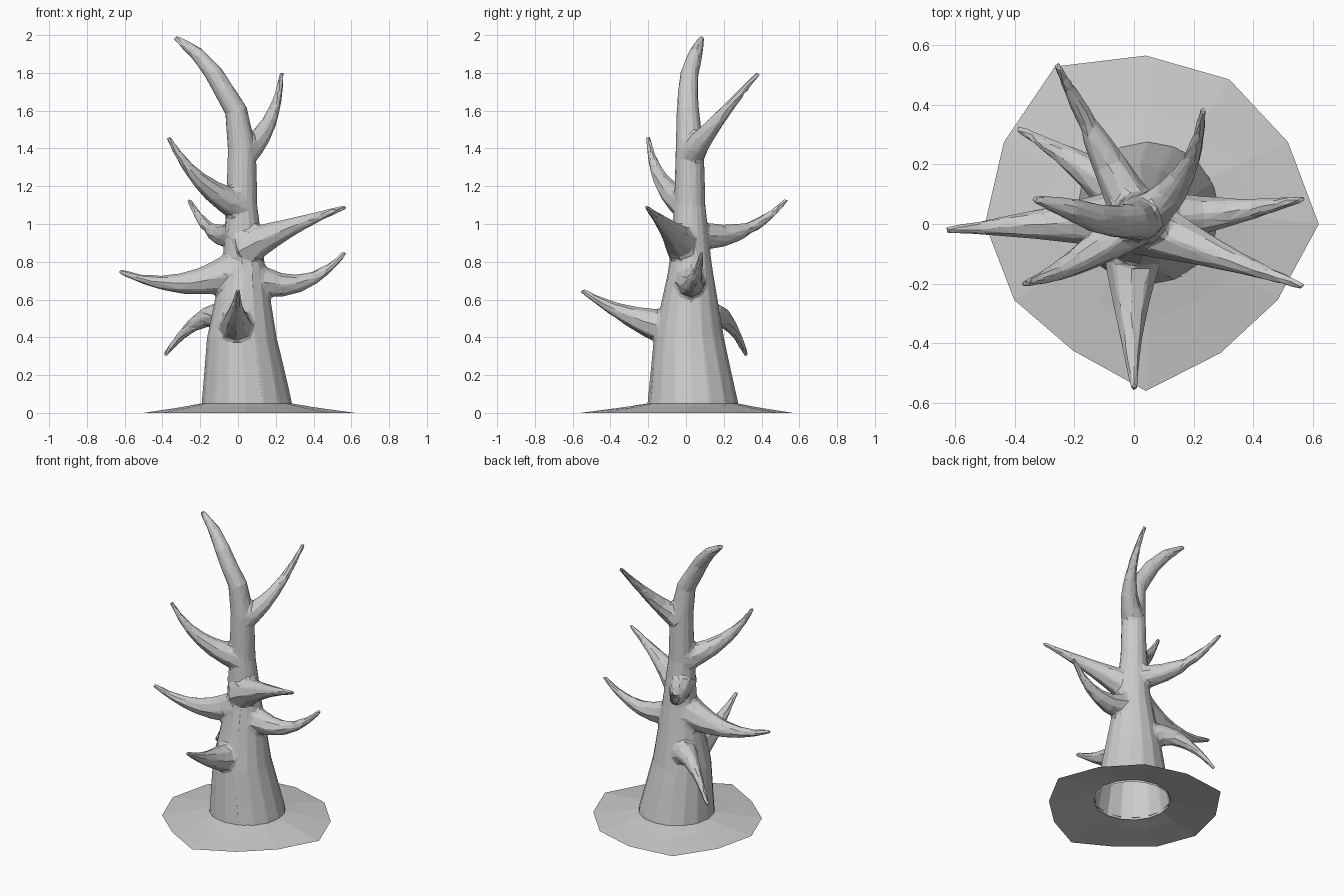
import bpy, bmesh
from math import sin, cos, pi
from mathutils import Vector

if "Cube" in bpy.data.objects:
    bpy.data.objects.remove(bpy.data.objects["Cube"])


def bridge(bm, rings):
    for a, b in zip(rings, rings[1:]):
        for k in range(len(a)):
            n = (k + 1) % len(a)
            bm.faces.new((a[k], a[n], b[n], b[k]))


def tube(bm, pts, radii, sides):
    """Closed tapered tube along points."""
    rings = []
    for i, (p, r) in enumerate(zip(pts, radii)):
        t = (pts[min(i + 1, len(pts) - 1)] - pts[max(i - 1, 0)]).normalized()
        ref = Vector((0, 1, 0)) if abs(t.y) < 0.8 else Vector((1, 0, 0))
        u = t.cross(ref).normalized()
        v = t.cross(u)
        angles = [2 * pi * k / sides for k in range(sides)]
        rings.append([bm.verts.new(p + r * (cos(a) * u + sin(a) * v)) for a in angles])
    bridge(bm, rings)
    bm.faces.new(rings[0][::-1])
    bm.faces.new(rings[-1])


def branch(bm, base, mid, tip, radius):
    """Curved branch through three points, flared at the base."""
    base, mid, tip = Vector(base), Vector(mid), Vector(tip)
    ts = [i / 6 for i in range(7)]
    pts = [base * (1 - t) * (1 - 2 * t) + mid * 4 * t * (1 - t) + tip * t * (2 * t - 1) for t in ts]
    tube(bm, pts, [.014 + (radius - .014) * (1 - t) ** 1.3 for t in ts], 8)


def finish(bm, name):
    bmesh.ops.recalc_face_normals(bm, faces=bm.faces[:])
    me = bpy.data.meshes.new(name)
    bm.to_mesh(me)
    bm.free()
    ob = bpy.data.objects.new(name, me)
    bpy.context.collection.objects.link(ob)
    return ob


bm = bmesh.new()

# Trunk leaning into the crown: x, y, z, radius
trunk = [(.05, .04, -.15, .26), (.045, .035, .05, .24), (.02, .015, .4, .185), (.03, .025, .8, .11),
         (.02, .02, 1.1, .083), (.02, .02, 1.4, .075), (-.01, .01, 1.6, .06), (-.07, .01, 1.7, .054),
         (-.13, .02, 1.8, .049), (-.215, .05, 1.9, .038), (-.335, .085, 1.99, .016)]
tube(bm, [Vector(p[:3]) for p in trunk], [p[3] for p in trunk], 16)

# Bare branches: base, middle, tip, base radius
branch(bm, (.02, .02, 1.36), (.165, .16, 1.54), (.232, .385, 1.8), .08)
branch(bm, (.02, .02, 1.09), (-.2, -.13, 1.23), (-.37, -.2, 1.46), .09)
branch(bm, (.02, 0, .95), (-.13, .29, .96), (-.26, .535, 1.13), .09)
branch(bm, (.03, 0, .87), (.26, -.095, .975), (.57, -.21, 1.09), .11)
branch(bm, (.04, .02, .73), (.32, .04, .685), (.57, .085, .85), .1)
branch(bm, (.02, .02, .77), (-.3, 0, .685), (-.63, -.02, .75), .115)
branch(bm, (0, .06, .46), (-.17, .19, .505), (-.39, .32, .305), .11)
branch(bm, (0, -.03, .44), (-.01, -.29, .51), (0, -.555, .65), .12)
tree = finish(bm, "tree_trunk_and_branches")

# Fuse and soften the joints, then reduce to low-poly facets
m = tree.modifiers.new("fuse", 'REMESH')
m.mode = 'VOXEL'
m.voxel_size = 0.01
m = tree.modifiers.new("soften", 'SMOOTH')
m.factor = 0.5
m.iterations = 8
m = tree.modifiers.new("facets", 'DECIMATE')
m.ratio = 0.03
fused = bpy.data.meshes.new_from_object(tree.evaluated_get(bpy.context.evaluated_depsgraph_get()))
tree.modifiers.clear()
tree.data = fused

# Open the hollow trunk at the ground
bm = bmesh.new()
bm.from_mesh(fused)
bmesh.ops.bisect_plane(bm, geom=bm.verts[:] + bm.edges[:] + bm.faces[:],
                       plane_co=(0, 0, .035), plane_no=(0, 0, 1), clear_inner=True)
bm.to_mesh(fused)
bm.free()
fused.shade_flat()

# Root skirt: uneven thin apron around the trunk, one radius per 30 degrees
reach = [.58, .55, .56, .565, .61, .55, .54, .51, .49, .56, .5, .51]
bm = bmesh.new()
rings = []
for k, z in enumerate((0, .03, .05)):
    ring = []
    for i, r in enumerate(reach):
        a = i * pi / 6
        outer = Vector((.04 + r * cos(a), r * sin(a), 0))
        inner = Vector((.045 + .24 * cos(a), .035 + .24 * sin(a), 0))
        p = outer.lerp(inner, (0, .65, 1)[k])
        p.z = z
        ring.append(bm.verts.new(p))
    rings.append(ring)
bridge(bm, rings)
finish(bm, "root_skirt")
